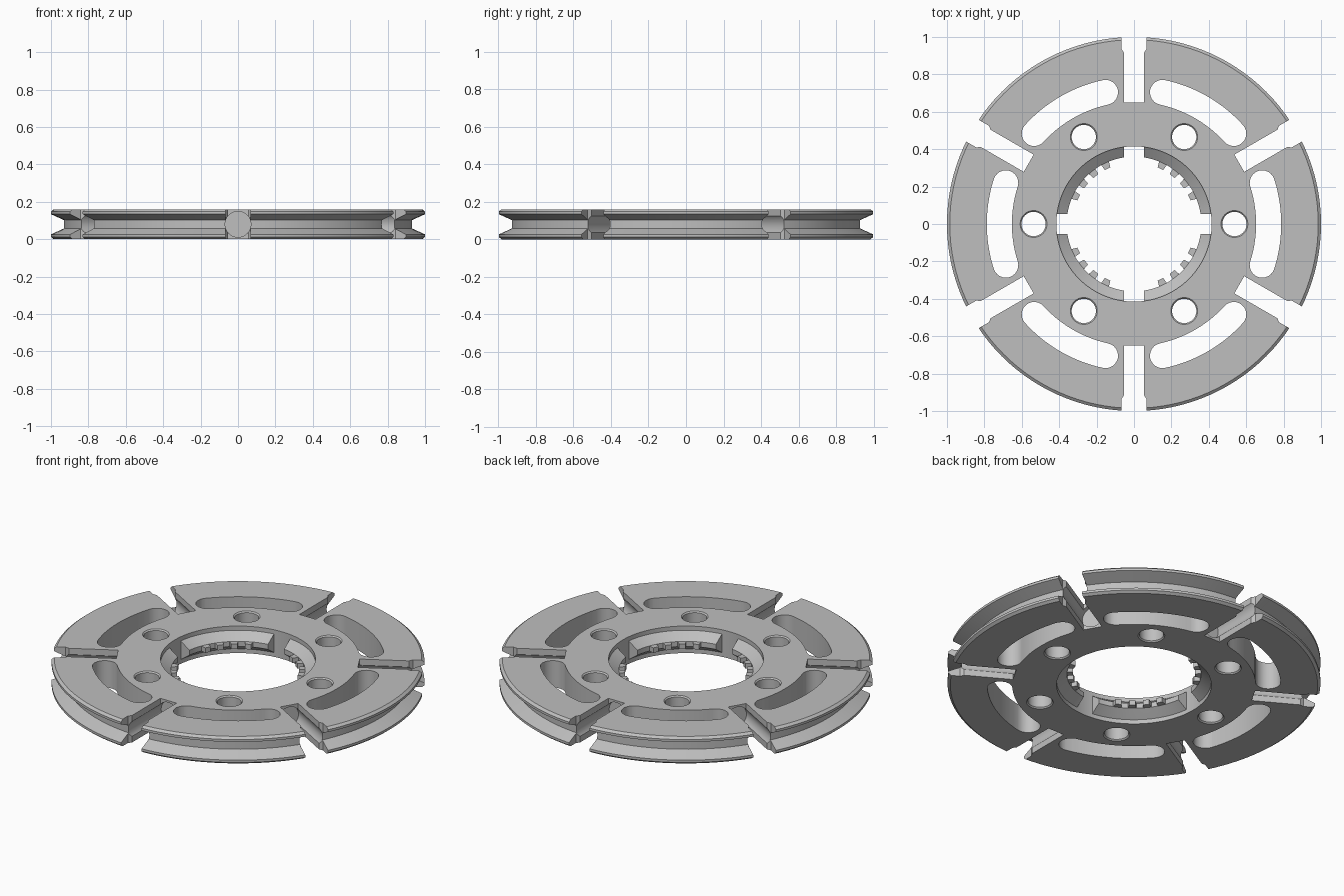
import bpy, bmesh, math
from mathutils import Matrix, Vector

cube = bpy.data.objects.get("Cube")
if cube:
    bpy.data.objects.remove(cube, do_unlink=True)

THICK = 0.16
MID = THICK / 2

steel = bpy.data.materials.new("steel_grey")
steel.use_nodes = True
GREY = (0.52, 0.52, 0.52, 1)
steel.diffuse_color = GREY
steel.node_tree.nodes["Principled BSDF"].inputs["Base Color"].default_value = GREY


def polar(r, a):
    return (r * math.cos(a), r * math.sin(a))


def make(name, bm):
    bmesh.ops.recalc_face_normals(bm, faces=bm.faces)
    mesh = bpy.data.meshes.new(name)
    bm.to_mesh(mesh)
    bm.free()
    mesh.materials.append(steel)
    obj = bpy.data.objects.new(name, mesh)
    bpy.context.collection.objects.link(obj)
    return obj


def lathe(bm, profile, sides, closed, centre=(0, 0)):
    """Spin (radius, height) points; closed profiles make rings, open ones are capped."""
    rings = []
    for r, z in profile:
        ring = []
        for i in range(sides):
            x, y = polar(r, math.tau * i / sides)
            ring.append(bm.verts.new((x + centre[0], y + centre[1], z)))
        rings.append(ring)
    pairs = list(zip(rings, rings[1:]))
    if closed:
        pairs.append((rings[-1], rings[0]))
    else:
        bm.faces.new(rings[0])
        bm.faces.new(rings[-1])
    for a, b in pairs:
        for i in range(sides):
            j = (i + 1) % sides
            bm.faces.new((a[i], a[j], b[j], b[i]))


def prism(bm, outline, z0, z1, angle=0.0):
    """Extrude a flat outline upward and turn it about the axle."""
    turn = Matrix.Rotation(angle, 3, 'Z')
    low = [bm.verts.new(turn @ Vector((x, y, z0))) for x, y in outline]
    high = [bm.verts.new(turn @ Vector((x, y, z1))) for x, y in outline]
    bm.faces.new(low)
    bm.faces.new(high)
    for i in range(len(low)):
        j = (i + 1) % len(low)
        bm.faces.new((low[i], low[j], high[j], high[i]))


def cut(target, name, bm):
    cutter = make(name, bm)
    cutter.hide_render = True
    mod = target.modifiers.new(name, 'BOOLEAN')
    mod.operation = 'DIFFERENCE'
    mod.solver = 'EXACT'
    mod.object = cutter
    bpy.ops.object.select_all(action='DESELECT')
    target.select_set(True)
    bpy.context.view_layer.objects.active = target
    bpy.ops.object.modifier_apply(modifier=name)
    bpy.data.objects.remove(cutter, do_unlink=True)


def smooth(obj):
    bpy.ops.object.select_all(action='DESELECT')
    obj.select_set(True)
    bpy.context.view_layer.objects.active = obj
    bpy.ops.object.shade_smooth_by_angle(angle=math.radians(20))


# Disc body with chamfered edges and a grooved rim, mirrored about mid height
upper = [(0.415, THICK), (0.985, THICK), (1.0, 0.148), (1.0, 0.134), (0.93, 0.102)]
lower = [(r, THICK - z) for r, z in reversed(upper)]
bm = bmesh.new()
lathe(bm, upper + lower, 120, True)
disc = make("slotted_disc", bm)

# Radial slots, flared at the rim
side = [(0.65, 0.053), (0.915, 0.053), (0.935, 0.067), (1.1, 0.067)]
slot = side + [(x, -y) for x, y in reversed(side)]
bm = bmesh.new()
for k in range(6):
    prism(bm, slot, -0.1, 0.3, math.radians(30 + 60 * k))
cut(disc, "slot_cutter", bm)

# Round channel along each slot
bm = bmesh.new()
for k in range(6):
    place = (Matrix.Rotation(math.radians(30 + 60 * k), 4, 'Z')
             @ Matrix.Translation((0.87, 0, MID)) @ Matrix.Rotation(math.pi / 2, 4, 'Y'))
    bmesh.ops.create_cone(bm, cap_ends=True, segments=32, radius1=0.069,
                          radius2=0.069, depth=0.5, matrix=place)
cut(disc, "channel_cutter", bm)

# Curved windows and bolt holes between the slots
R, W, HALF = 0.72, 0.067, math.radians(17.8)
window = [polar(R + W, -HALF + 2 * HALF * i / 14) for i in range(15)]
for end, start, radius in ((HALF, 0, R - W), (-HALF, math.pi, R + W)):
    cx, cy = polar(R, end)
    for i in range(1, 12):
        x, y = polar(W, end + start + math.pi * i / 12)
        window.append((cx + x, cy + y))
    if end > 0:
        window += [polar(radius, HALF - 2 * HALF * i / 14) for i in range(15)]
hole = [(0.08, -0.008), (0.065, 0.007), (0.065, THICK - 0.007), (0.08, THICK + 0.008)]
bm = bmesh.new()
for k in range(6):
    a = math.radians(60 * k)
    prism(bm, window, -0.1, 0.3, a)
    lathe(bm, hole, 32, False, polar(0.537, a))
cut(disc, "window_cutter", bm)
smooth(disc)

# Bevelled inner ring, parted by four keyways
bm = bmesh.new()
lathe(bm, [(0.425, 0.018), (0.415, 0.025), (0.36, 0.065), (0.36, THICK - 0.065),
           (0.415, THICK - 0.025), (0.425, THICK - 0.018)], 120, True)
ring = make("inner_ring", bm)
bm = bmesh.new()
key = [(0.3, -0.053), (0.5, -0.053), (0.5, 0.053), (0.3, 0.053)]
for k in range(4):
    prism(bm, key, -0.1, 0.3, k * math.pi / 2)
cut(ring, "keyway_cutter", bm)
smooth(ring)

# Small teeth on each ring segment
tooth = [polar(0.328, -0.05), polar(0.328, 0.05), polar(0.365, 0.064), polar(0.365, -0.064)]
bm = bmesh.new()
for k in range(4):
    for step in (-1.5, -0.5, 0.5, 1.5):
        prism(bm, tooth, 0.065, THICK - 0.065, math.radians(90 * k + 45 + 13 * step))
make("ring_teeth", bm)
